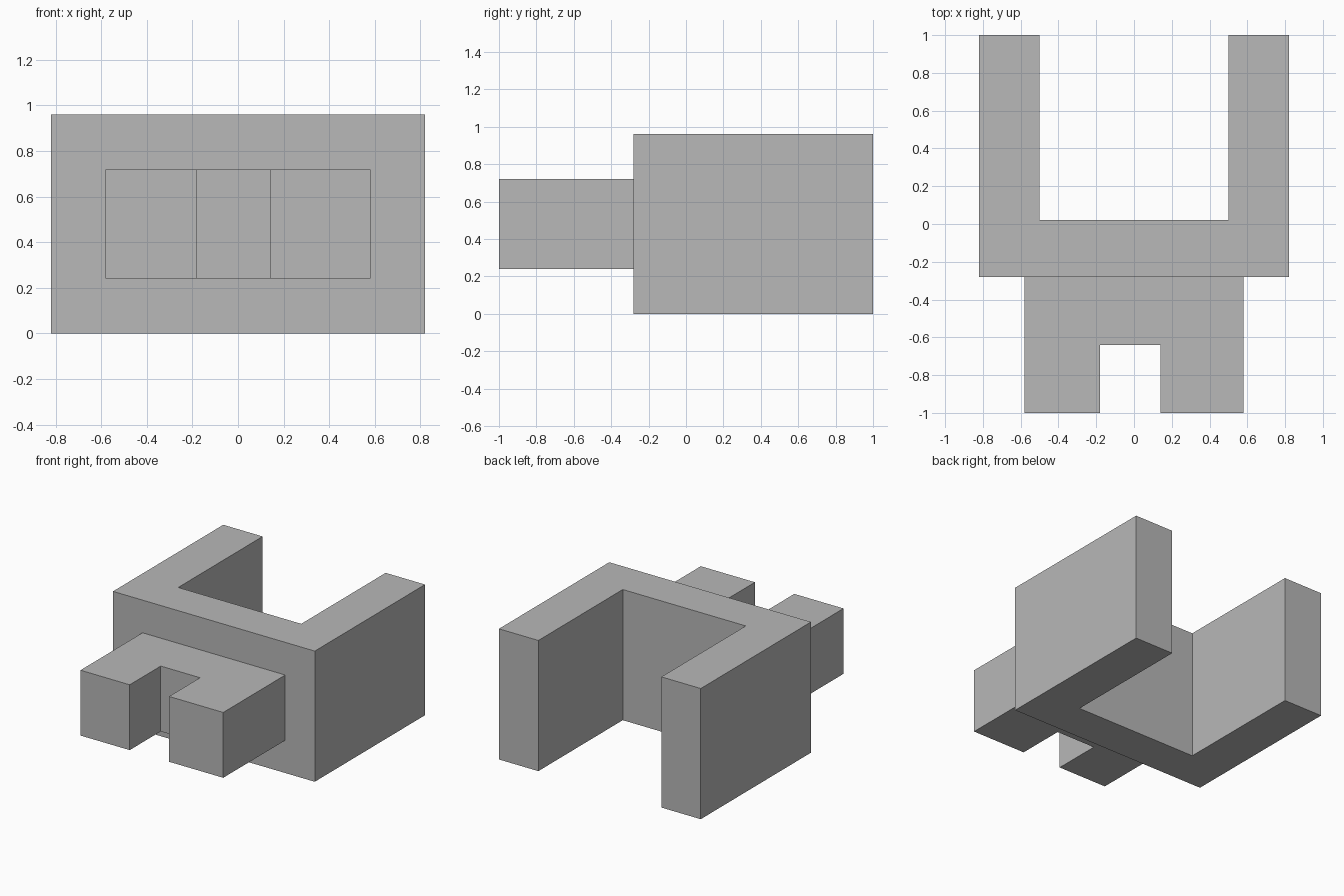
import bpy
import bmesh

cube = bpy.data.objects.get("Cube")
if cube:
    bpy.data.objects.remove(cube, do_unlink=True)

grey = bpy.data.materials.new("plain grey")
grey.use_nodes = True
colour = (0.48, 0.48, 0.48, 1)
grey.diffuse_color = colour
grey.node_tree.nodes["Principled BSDF"].inputs["Base Color"].default_value = colour


def channel(name, half_width, slot, y_closed, y_floor, y_open, bottom, top):
    """Extrude a U-shaped plan: a solid bar with two arms around a slot."""
    left, right = slot
    plan = [(-half_width, y_closed), (half_width, y_closed),
            (half_width, y_open), (right, y_open), (right, y_floor),
            (left, y_floor), (left, y_open), (-half_width, y_open)]
    bm = bmesh.new()
    face = bm.faces.new([bm.verts.new((x, y, bottom)) for x, y in plan])
    raised = bmesh.ops.extrude_face_region(bm, geom=[face])["geom"]
    verts = [v for v in raised if isinstance(v, bmesh.types.BMVert)]
    bmesh.ops.translate(bm, verts=verts, vec=(0, 0, top - bottom))
    bmesh.ops.recalc_face_normals(bm, faces=bm.faces)
    mesh = bpy.data.meshes.new(name)
    bm.to_mesh(mesh)
    bm.free()
    mesh.materials.append(grey)
    obj = bpy.data.objects.new(name, mesh)
    bpy.context.collection.objects.link(obj)
    return obj


# Large body, open to the back
channel("rear_body", 0.82, (-0.5, 0.5), -0.28, 0.02, 1.0, 0, 0.96)

# Smaller two-pronged block, open to the front
channel("front_fork", 0.58, (-0.18, 0.14), -0.28, -0.64, -1.0, 0.24, 0.72)
